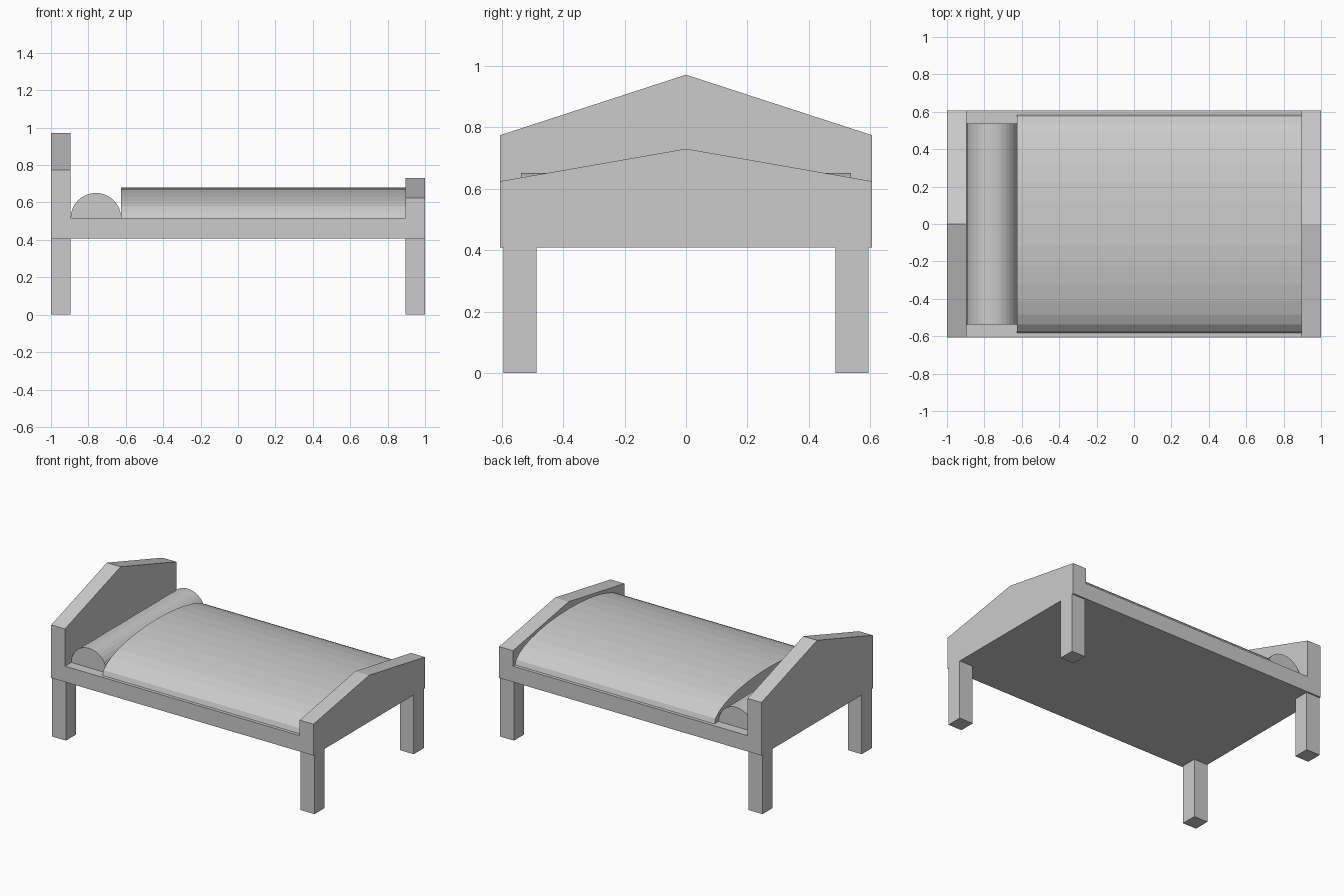
import bpy
import bmesh
from math import pi, cos, sin

if "Cube" in bpy.data.objects:
    bpy.data.objects.remove(bpy.data.objects["Cube"])

W = 0.606            # half width of bed
Z0, Z1 = 0.408, 0.517  # underside and top of frame
XI = 0.895           # inner face of end boards


def prism(name, points):
    """Closed solid: first half of points is one end loop, second half the other."""
    n = len(points) // 2
    bm = bmesh.new()
    v = [bm.verts.new(p) for p in points]
    bm.faces.new(v[:n])
    bm.faces.new(v[n:][::-1])
    for i in range(n):
        j = (i + 1) % n
        bm.faces.new((v[i], v[j], v[n + j], v[n + i]))
    bmesh.ops.recalc_face_normals(bm, faces=bm.faces)
    mesh = bpy.data.meshes.new(name)
    bm.to_mesh(mesh)
    bm.free()
    obj = bpy.data.objects.new(name, mesh)
    bpy.context.collection.objects.link(obj)
    return obj


def along_x(name, profile, x0, x1):
    return prism(name, [(x, y, z) for x in (x0, x1) for y, z in profile])


def along_y(name, profile, y0, y1):
    return prism(name, [(x, y, z) for y in (y0, y1) for x, z in profile])


def rect(a0, a1, b0, b1):
    return [(a0, b0), (a1, b0), (a1, b1), (a0, b1)]


def half_ellipse(centre, radius, height, steps=16):
    return [(centre + radius * cos(pi * i / steps), Z1 + height * sin(pi * i / steps))
            for i in range(steps + 1)]


def gable(side, peak):
    return [(-W, Z0), (W, Z0), (W, side), (0, peak), (-W, side)]


# Frame between the two peaked end boards
along_x("bed_frame", rect(-W, W, Z0, Z1), -XI, XI)
along_x("headboard", gable(0.774, 0.971), -1, -XI)
along_x("footboard", gable(0.624, 0.73), XI, 1)

# Rounded pillow and blanket
along_y("pillow", half_ellipse(-0.76, 0.135, 0.134), -0.538, 0.538)
along_x("blanket", half_ellipse(0, 0.583, 0.164), -0.625, XI)

# Four square legs
for end, x0, x1 in (("head", -1, -XI), ("foot", XI, 1)):
    for side, y0, y1 in (("front", -0.595, -0.486), ("back", 0.486, 0.595)):
        along_x(f"{end}_{side}_leg", rect(y0, y1, 0, Z0), x0, x1)
